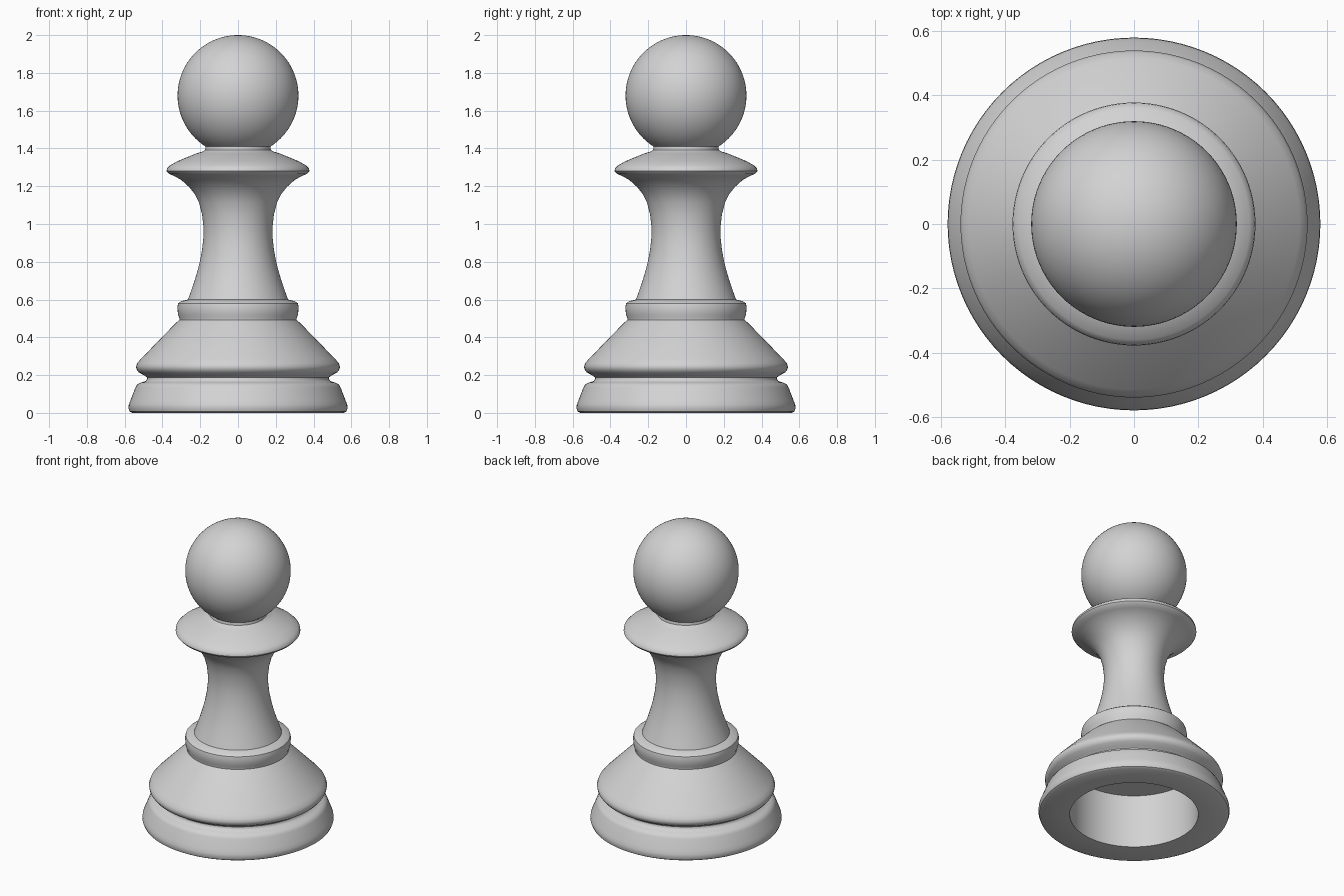
import bpy, bmesh, math

cube = bpy.data.objects.get("Cube")
if cube:
    bpy.data.objects.remove(cube, do_unlink=True)

SEGMENTS = 96

grey = bpy.data.materials.new("plain grey")
grey.use_nodes = True
grey.diffuse_color = (0.65, 0.65, 0.65, 1)
grey.node_tree.nodes["Principled BSDF"].inputs["Base Color"].default_value = (0.65, 0.65, 0.65, 1)


def lathe(name, profile):
    """Spin a (radius, height) profile around the z axis."""
    bm = bmesh.new()
    verts = [bm.verts.new((r, 0, z)) for r, z in profile]
    edges = [bm.edges.new(pair) for pair in zip(verts, verts[1:])]
    bmesh.ops.spin(bm, geom=verts + edges, cent=(0, 0, 0), axis=(0, 0, 1),
                   angle=math.tau, steps=SEGMENTS)
    bmesh.ops.remove_doubles(bm, verts=bm.verts, dist=0.0002)
    bmesh.ops.recalc_face_normals(bm, faces=bm.faces)
    mesh = bpy.data.meshes.new(name)
    bm.to_mesh(mesh)
    bm.free()
    mesh.materials.append(grey)
    obj = bpy.data.objects.new(name, mesh)
    bpy.context.collection.objects.link(obj)
    bpy.ops.object.select_all(action="DESELECT")
    obj.select_set(True)
    bpy.context.view_layer.objects.active = obj
    bpy.ops.object.shade_smooth_by_angle(angle=math.radians(40))
    return obj


# Hollow underside, from the cavity ceiling out to the bottom rim
hollow = [(0, 0.357), (0.39, 0.357), (0.39, 0)]

# Foot ring and the groove above it
foot = [(0.56, 0), (0.574, 0.008), (0.58, 0.025), (0.578, 0.045), (0.57, 0.065),
        (0.543, 0.135), (0.534, 0.151), (0.515, 0.16), (0.49, 0.168), (0.482, 0.178),
        (0.482, 0.188)]

# Sloping skirt
skirt = [(0.495, 0.198), (0.525, 0.214), (0.537, 0.23), (0.54, 0.246), (0.533, 0.264),
         (0.515, 0.285), (0.33, 0.475), (0.31, 0.492)]

# Collar band
collar = [(0.311, 0.503), (0.318, 0.52), (0.321, 0.56), (0.317, 0.58),
          (0.302, 0.591), (0.265, 0.6)]

# Waisted stem
stem = [(0.247, 0.65), (0.23, 0.7), (0.215, 0.75), (0.201, 0.805), (0.19, 0.865),
        (0.183, 0.93), (0.183, 0.985), (0.19, 1.05), (0.207, 1.115), (0.23, 1.16),
        (0.26, 1.197), (0.3, 1.233)]

# Flared flange under the head
flange = [(0.34, 1.255), (0.366, 1.266), (0.378, 1.28), (0.376, 1.294), (0.36, 1.31),
          (0.32, 1.333), (0.22, 1.374), (0.186, 1.384), (0.174, 1.393)]

# Ball head, open where it meets the neck
BALL_R, BALL_Z, NECK_Z = 0.32, 1.68, 1.41
start = math.asin((NECK_Z - BALL_Z) / BALL_R)
STEPS = 36
angles = [start + (math.pi / 2 - start) * i / STEPS for i in range(STEPS + 1)]
ball = [(BALL_R * math.cos(a), BALL_Z + BALL_R * math.sin(a)) for a in angles]
ball[-1] = (0, BALL_Z + BALL_R)

lathe("body", hollow + foot + skirt + collar + stem + flange + [ball[0]])
lathe("head", ball)
